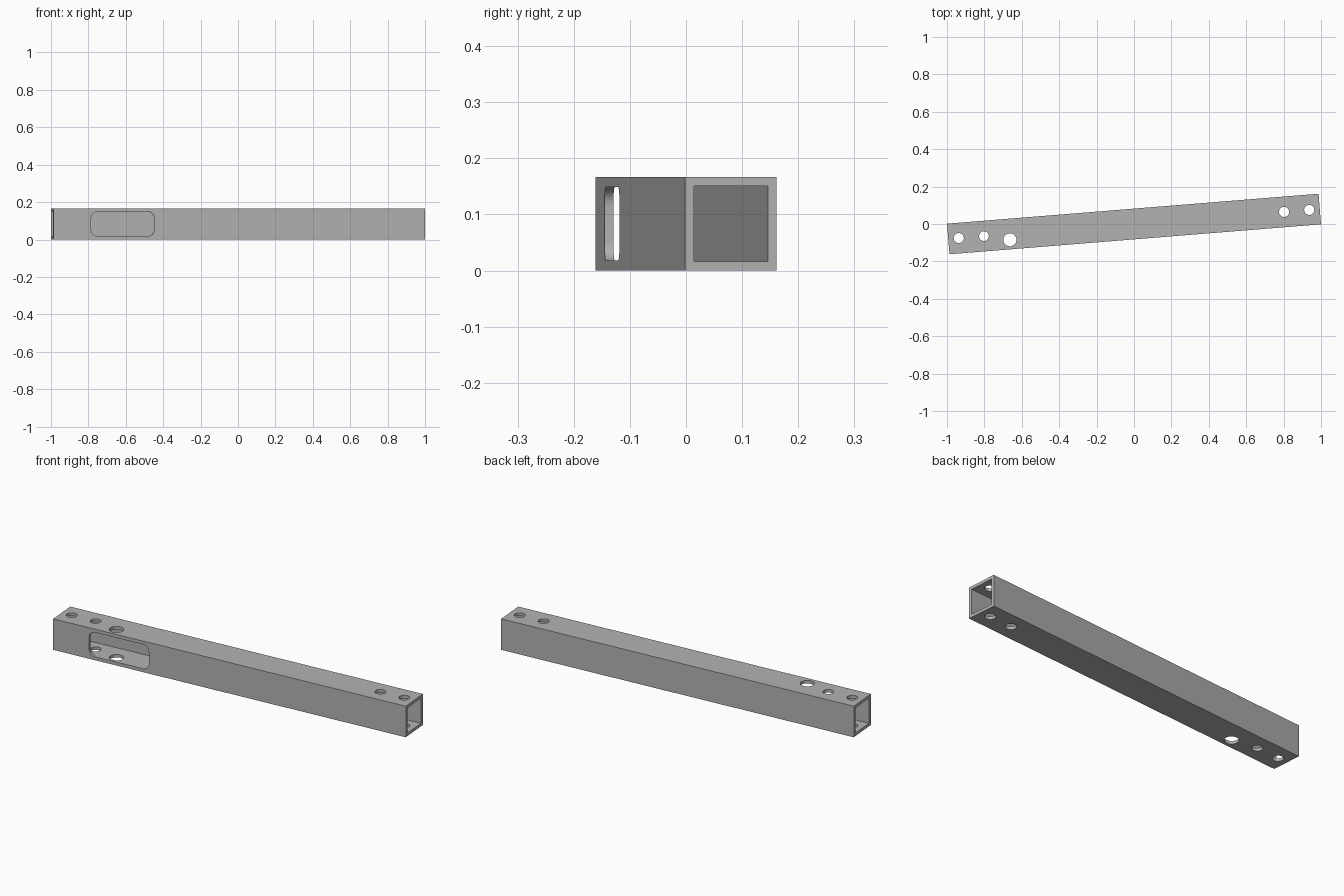
import bpy, bmesh, math
from mathutils import Matrix

cube = bpy.data.objects.get("Cube")
if cube:
    bpy.data.objects.remove(cube, do_unlink=True)

LENGTH, WIDTH, HEIGHT, WALL = 1.993, 0.164, 0.167, 0.016
ANGLE = math.atan2(0.16, 1.987)

grey = bpy.data.materials.new("plain grey")
grey.use_nodes = True
colour = (0.45, 0.45, 0.45, 1)
grey.diffuse_color = colour
grey.node_tree.nodes["Principled BSDF"].inputs["Base Color"].default_value = colour


def finish(name, bm):
    mesh = bpy.data.meshes.new(name)
    bmesh.ops.recalc_face_normals(bm, faces=bm.faces)
    bm.to_mesh(mesh)
    bm.free()
    mesh.materials.append(grey)
    obj = bpy.data.objects.new(name, mesh)
    bpy.context.collection.objects.link(obj)
    return obj


def box(name, size, centre):
    bm = bmesh.new()
    bmesh.ops.create_cube(bm, size=1, matrix=Matrix.Translation(centre) @ Matrix.Diagonal((*size, 1)))
    return finish(name, bm)


def drill(name, x, y, radius):
    bm = bmesh.new()
    bmesh.ops.create_cone(bm, cap_ends=True, segments=32, radius1=radius, radius2=radius,
                          depth=HEIGHT * 2, matrix=Matrix.Translation((x, y, HEIGHT / 2)))
    return finish(name, bm)


def window(name, x0, x1, z0, z1, radius):
    # rounded rectangle pushed through the front wall only
    bm = bmesh.new()
    corners = [(x1 - radius, z1 - radius), (x0 + radius, z1 - radius),
               (x0 + radius, z0 + radius), (x1 - radius, z0 + radius)]
    ring = []
    for i, (cx, cz) in enumerate(corners):
        for k in range(9):
            a = math.pi / 2 * (i + k / 8)
            ring.append(bm.verts.new((cx + radius * math.cos(a), -WIDTH, cz + radius * math.sin(a))))
    face = bm.faces.new(ring)
    out = bmesh.ops.extrude_face_region(bm, geom=[face])
    moved = [v for v in out["geom"] if isinstance(v, bmesh.types.BMVert)]
    bmesh.ops.translate(bm, verts=moved, vec=(0, WIDTH, 0))
    return finish(name, bm)


# solid bar, then the bore, bolt holes, cable hole and side window cut from it
tube = box("square_tube", (LENGTH, WIDTH, HEIGHT), (0, 0, HEIGHT / 2))
cutters = [box("bore_cutter", (LENGTH * 1.1, WIDTH - 2 * WALL, HEIGHT - 2 * WALL), (0, 0, HEIGHT / 2))]
for x, r in ((-0.94, 0.027), (-0.805, 0.026), (0.805, 0.027), (0.94, 0.027)):
    cutters.append(drill("bolt_hole_cutter", x, 0, r))
cutters.append(drill("cable_hole_cutter", -0.668, -0.031, 0.035))
cutters.append(window("window_cutter", -0.794, -0.456, 0.018, 0.149, 0.034))

bpy.context.view_layer.objects.active = tube
tube.select_set(True)
for cutter in cutters:
    cutter.hide_render = True
    mod = tube.modifiers.new("cut", "BOOLEAN")
    mod.operation, mod.solver, mod.object = "DIFFERENCE", "EXACT", cutter
    bpy.ops.object.modifier_apply(modifier=mod.name)
    bpy.data.objects.remove(cutter, do_unlink=True)

# turn the finished tube slightly about the vertical
tube.data.transform(Matrix.Rotation(ANGLE, 4, "Z"))
bpy.ops.object.shade_smooth_by_angle(angle=math.radians(30))
